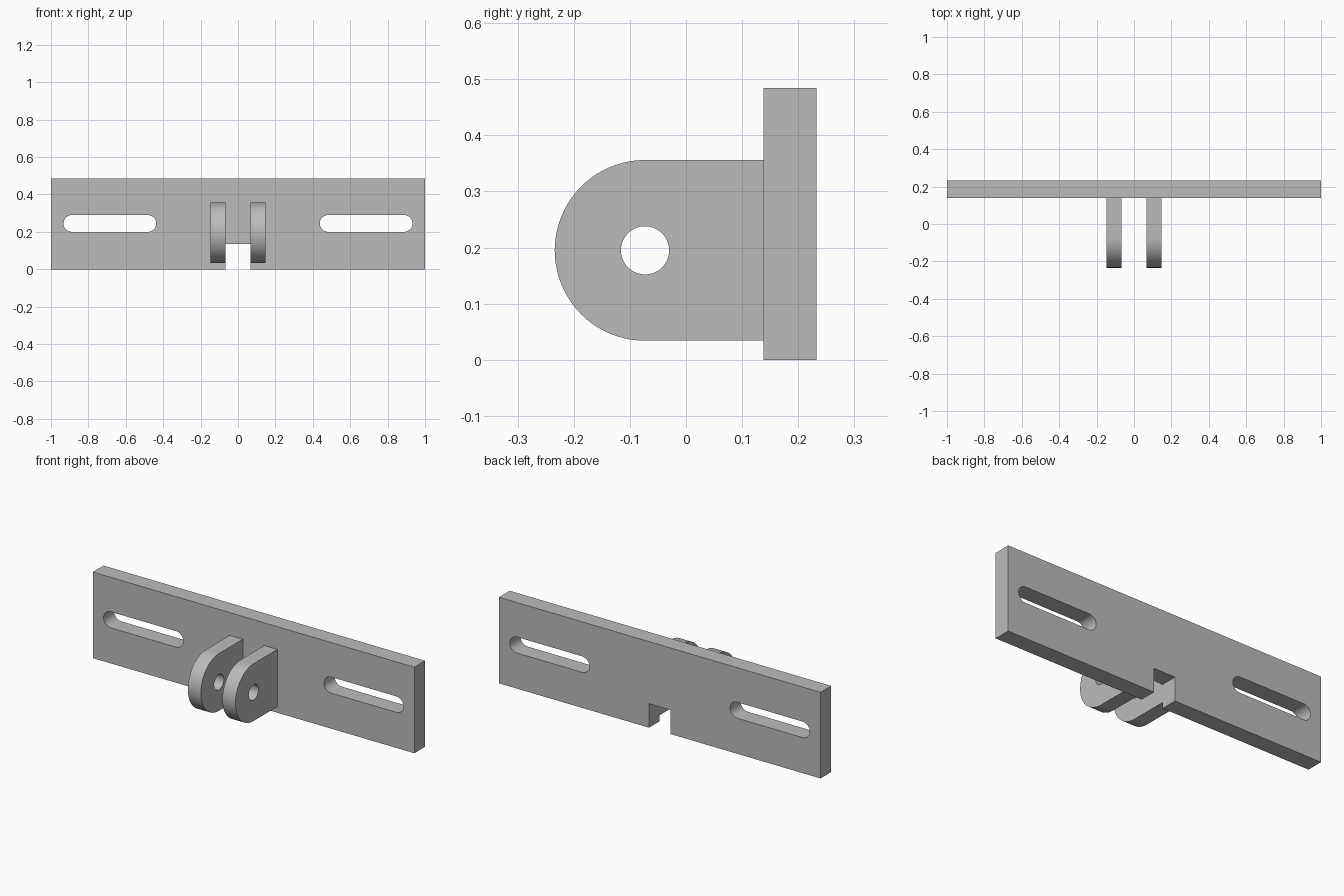
import bpy, bmesh
from math import pi, sin, cos, radians

if "Cube" in bpy.data.objects:
    bpy.data.objects.remove(bpy.data.objects["Cube"], do_unlink=True)

steel = bpy.data.materials.new("grey_steel")
steel.use_nodes = True
GREY = (0.5, 0.5, 0.5, 1)
steel.diffuse_color = GREY
steel.node_tree.nodes["Principled BSDF"].inputs["Base Color"].default_value = GREY


def arc(cx, cy, r, start, end, steps):
    """Points along an arc, angles in degrees."""
    angles = [radians(start + (end - start) * i / steps) for i in range(steps + 1)]
    return [(cx + r * cos(a), cy + r * sin(a)) for a in angles]


def extruded(name, loops, thickness, location, rotation):
    """Solid from an outline loop followed by hole loops."""
    curve = bpy.data.curves.new(name + "_profile", 'CURVE')
    curve.dimensions = '2D'
    curve.fill_mode = 'BOTH'
    curve.extrude = thickness / 2
    for loop in loops:
        spline = curve.splines.new('POLY')
        spline.points.add(len(loop) - 1)
        for point, (u, v) in zip(spline.points, loop):
            point.co = (u, v, 0, 1)
        spline.use_cyclic_u = True
    helper = bpy.data.objects.new(name + "_profile", curve)
    bpy.context.collection.objects.link(helper)
    mesh = bpy.data.meshes.new_from_object(
        helper.evaluated_get(bpy.context.evaluated_depsgraph_get()))
    bpy.data.objects.remove(helper, do_unlink=True)

    # Weld the caps to the walls and merge the flat triangles
    bm = bmesh.new()
    bm.from_mesh(mesh)
    bmesh.ops.remove_doubles(bm, verts=bm.verts, dist=1e-5)
    bmesh.ops.recalc_face_normals(bm, faces=bm.faces)
    bm.to_mesh(mesh)
    bm.free()
    mesh.name = name
    mesh.materials.clear()
    mesh.materials.append(steel)
    obj = bpy.data.objects.new(name, mesh)
    bpy.context.collection.objects.link(obj)
    obj.location, obj.rotation_euler = location, rotation
    bpy.ops.object.select_all(action='DESELECT')
    obj.select_set(True)
    bpy.context.view_layer.objects.active = obj
    bpy.ops.object.shade_smooth_by_angle(angle=radians(30))
    return obj


# Mounting plate with a bottom notch and two long slots
HEIGHT, BACK, FACE = 0.484, 0.233, 0.138
NOTCH, NOTCH_TOP = 0.067, 0.135
outline = [(-1, 0), (-NOTCH, 0), (-NOTCH, NOTCH_TOP), (NOTCH, NOTCH_TOP),
           (NOTCH, 0), (1, 0), (1, HEIGHT), (-1, HEIGHT)]


def slot(cx):
    half, r, z = 0.203, 0.045, 0.245
    return (arc(cx + half, z, r, -90, 90, 16)
            + arc(cx - half, z, r, 90, 270, 16))


extruded("mounting_plate", [outline, slot(-0.685), slot(0.685)],
         BACK - FACE, (0, (BACK + FACE) / 2, 0), (pi / 2, 0, 0))

# Pair of rounded clevis lugs with a pin hole
PIN_Y, PIN_Z, RADIUS, LUG = -0.073, 0.195, 0.161, 0.081
lug_outline = arc(PIN_Y, PIN_Z, RADIUS, 90, 270, 40) + [
    (FACE, PIN_Z - RADIUS), (FACE, PIN_Z + RADIUS)]
pin_hole = arc(PIN_Y, PIN_Z, 0.043, 0, 350, 35)
for side, name in ((1, "left_lug"), (-1, "right_lug")):
    extruded(name, [lug_outline, pin_hole], LUG,
             (side * (NOTCH + LUG / 2), 0, 0), (pi / 2, 0, pi / 2))
